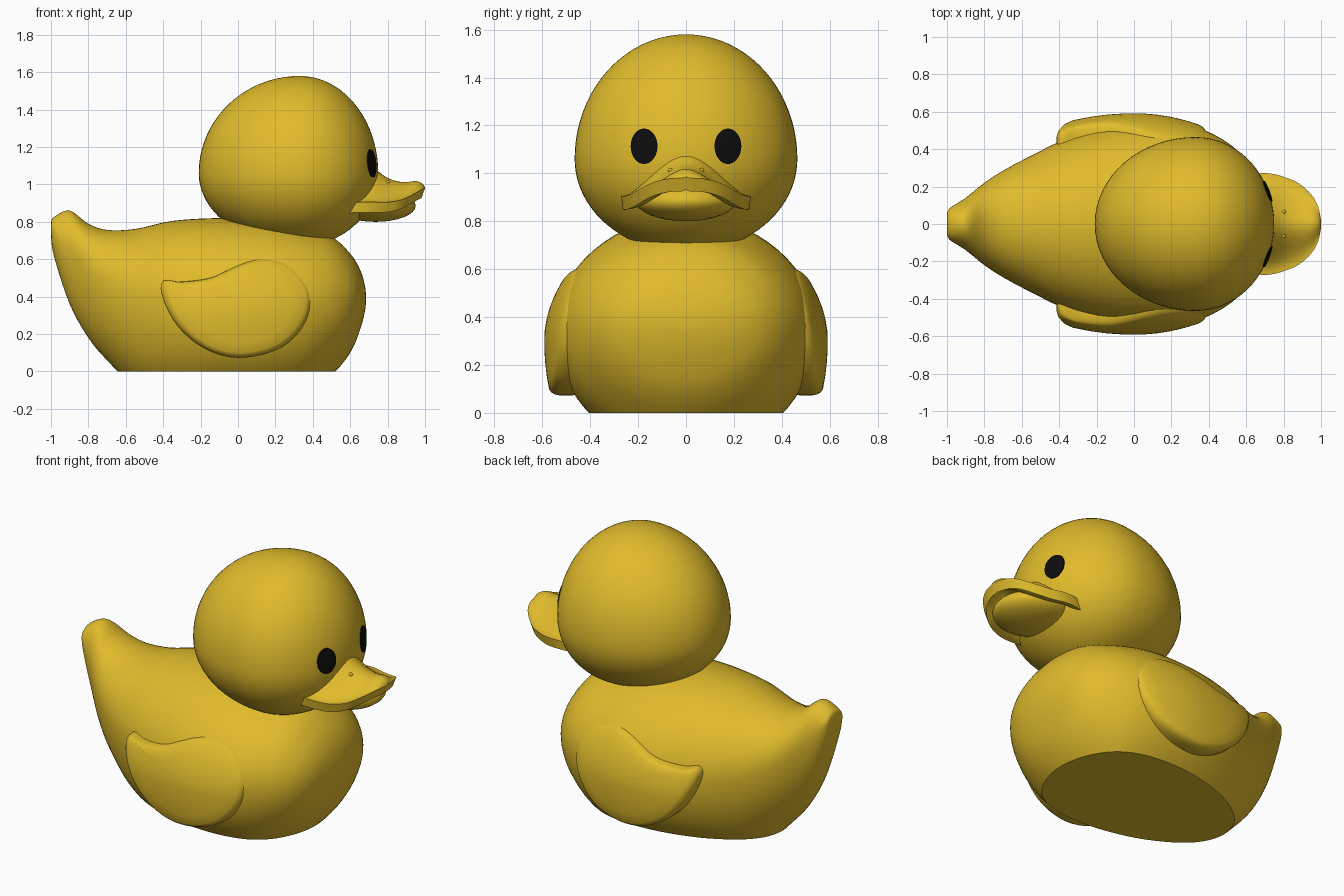
import bpy, bmesh
from math import sin, cos, pi, sqrt
from mathutils import Vector

if "Cube" in bpy.data.objects:
    bpy.data.objects.remove(bpy.data.objects["Cube"])


def material(name, rgb):
    m = bpy.data.materials.new(name)
    m.diffuse_color = (*rgb, 1)
    m.use_nodes = True
    m.node_tree.nodes["Principled BSDF"].inputs["Base Color"].default_value = m.diffuse_color
    return m


YELLOW = material("yellow", (0.75, 0.5, 0.025))
BLACK = material("black", (0.004, 0.004, 0.004))


def finish(name, bm, mat, angle=40):
    bmesh.ops.recalc_face_normals(bm, faces=bm.faces)
    me = bpy.data.meshes.new(name)
    bm.to_mesh(me)
    bm.free()
    me.materials.append(mat)
    ob = bpy.data.objects.new(name, me)
    bpy.context.collection.objects.link(ob)
    bpy.ops.object.select_all(action='DESELECT')
    ob.select_set(True)
    bpy.context.view_layer.objects.active = ob
    bpy.ops.object.shade_smooth_by_angle(angle=angle * pi / 180)
    return ob


def smooth_path(points, steps, closed=False):
    """Catmull-Rom interpolation through tuples of any length."""
    n = len(points)
    get = (lambda i: points[i % n]) if closed else (lambda i: points[max(0, min(n - 1, i))])
    out = []
    for i in range(n if closed else n - 1):
        for k in range(steps):
            t = k / steps
            out.append(tuple(
                0.5 * (2 * b + (c - a) * t + (2 * a - 5 * b + 4 * c - d) * t * t
                       + (3 * b - a - 3 * c + d) * t ** 3)
                for a, b, c, d in zip(get(i - 1), get(i), get(i + 1), get(i + 2))))
    if not closed:
        out.append(points[-1])
    return out


def skin(rings):
    """Bridge equal-length rings with quads and cap both ends."""
    bm = bmesh.new()
    vs = [[bm.verts.new(p) for p in r] for r in rings]
    n = len(vs[0])
    for a, b in zip(vs, vs[1:]):
        for i in range(n):
            j = (i + 1) % n
            bm.faces.new((a[i], a[j], b[j], b[i]))
    bm.faces.new(vs[0])
    bm.faces.new(vs[-1])
    return bm


def ball(name, centre, radii, mat, seg=32):
    bm = bmesh.new()
    bmesh.ops.create_uvsphere(bm, u_segments=seg, v_segments=seg // 2, radius=1)
    for v in bm.verts:
        v.co = Vector(c + r * k for c, r, k in zip(centre, radii, v.co))
    return finish(name, bm, mat)


# Body: sections (x, top, bottom, half width, height of widest point)
sections = [
    (-1.0, .79, .74, .05, .765), (-.985, .825, .62, .085, .75), (-.9, .86, .36, .14, .65),
    (-.8, .79, .18, .22, .55), (-.7, .757, .06, .285, .48), (-.55, .762, -.08, .365, .42),
    (-.35, .805, -.15, .46, .38), (-.1, .82, -.17, .53, .35), (.15, .81, -.17, .545, .35),
    (.35, .77, -.13, .51, .36), (.5, .72, -.02, .435, .37), (.6, .63, .1, .34, .38),
    (.655, .54, .23, .23, .39), (.68, .45, .33, .1, .39), (.684, .395, .385, .01, .39)]
rings = []
for x, top, bot, w, zc in smooth_path(sections, 5):
    ring = []
    for i in range(64):
        a = 2 * pi * i / 64
        h = top - zc if sin(a) > 0 else zc - bot
        ring.append((x, w * cos(a), zc + h * sin(a)))
    rings.append(ring)
body = skin(rings)
# Flat underside
cut = bmesh.ops.bisect_plane(body, geom=body.verts[:] + body.edges[:] + body.faces[:],
                             plane_co=(0, 0, 0), plane_no=(0, 0, -1), clear_outer=True)
rim = [e for e in cut["geom_cut"] if isinstance(e, bmesh.types.BMEdge)]
bmesh.ops.contextual_create(body, geom=rim)
finish("body", body, YELLOW)

# Head: egg with different radii front/back and up/down
HX, HZ, FRONT, BACK, SIDE, UP, DOWN = .33, 1.06, .42, .54, .465, .52, .39
head = bmesh.new()
bmesh.ops.create_uvsphere(head, u_segments=64, v_segments=40, radius=1)
for v in head.verts:
    x, y, z = v.co
    v.co = (HX + x * (FRONT if x > 0 else BACK), y * SIDE, HZ + z * (UP if z > 0 else DOWN))
finish("head", head, YELLOW)


def face_x(y, z):
    h = UP if z > HZ else DOWN
    return HX + FRONT * sqrt(max(0, 1 - (y / SIDE) ** 2 - ((z - HZ) / h) ** 2))


# Eyes: thin ovals that follow the face
for side, label in ((-1, "right"), (1, "left")):
    rings = []
    for s, lift in ((1, -.02), (1, .006), (.66, .007), (.33, .008), (.02, .008)):
        ring = []
        for i in range(32):
            a = 2 * pi * i / 32
            y, z = side * .175 + .056 * s * cos(a), 1.113 + .074 * s * sin(a)
            ring.append((face_x(y, z) + lift, y, z))
        rings.append(ring)
    finish(label + "_eye", skin(rings), BLACK)

# Upper bill: bell-shaped sections (x, half width, ridge height, edge height)
bill = [(.58, .255, 1.13, .9), (.66, .27, 1.125, .905), (.73, .27, 1.085, .905),
        (.8, .252, 1.035, .905), (.88, .218, 1.012, .92), (.95, .155, 1.018, .955),
        (.985, .09, 1.005, .975), (1.0, .02, .985, .98)]
rings = []
for x, w, ridge, edge in smooth_path(bill, 4):
    ys = [k / 14 for k in range(-14, 15)]
    bell = [edge + (ridge - edge) * .5 * (1 + cos(pi * s)) for s in ys]
    upper = [(x, w * s, z) for s, z in zip(ys, bell)]
    lower = [(x - .02, w * s * .97, z - .055) for s, z in zip(ys, bell)]
    rings.append(upper + lower[::-1])
finish("upper_bill", skin(rings), YELLOW)

# Lower bill
ball("lower_bill", (.735, 0, .885), (.215, .21, .085), YELLOW)

# Nostrils
for side, label in ((-1, "right"), (1, "left")):
    ball(label + "_nostril", (.8, side * .065, 1.012), (.012, .011, .01), YELLOW, 12)

# Wings: outline (x, z) raised off the body with a rounded rim
outline = smooth_path([
    (-.41, .42), (-.395, .487), (-.3, .48), (-.15, .5), (-.05, .545), (.05, .588),
    (.15, .605), (.27, .58), (.36, .5), (.395, .4), (.365, .27), (.27, .155),
    (.15, .095), (0, .073), (-.13, .1), (-.25, .17), (-.35, .28)], 4, closed=True)


def wing_y(x, z):
    return .592 - (.35 if x < 0 else .5) * x * x - (1.2 if z > .3 else .5) * (z - .3) ** 2


for side, label in ((-1, "right"), (1, "left")):
    rings = []
    for s, depth in ((.97, .14), (1, .09), (1, .04), (.985, .02), (.95, .006), (.9, 0),
                     (.7, 0), (.5, 0), (.3, 0), (.1, 0), (.02, 0)):
        ring = []
        for px, pz in outline:
            x, z = .05 + (px - .05) * s, .34 + (pz - .34) * s
            ring.append((x, side * (wing_y(x, z) - depth), z))
        rings.append(ring)
    finish(label + "_wing", skin(rings), YELLOW)
